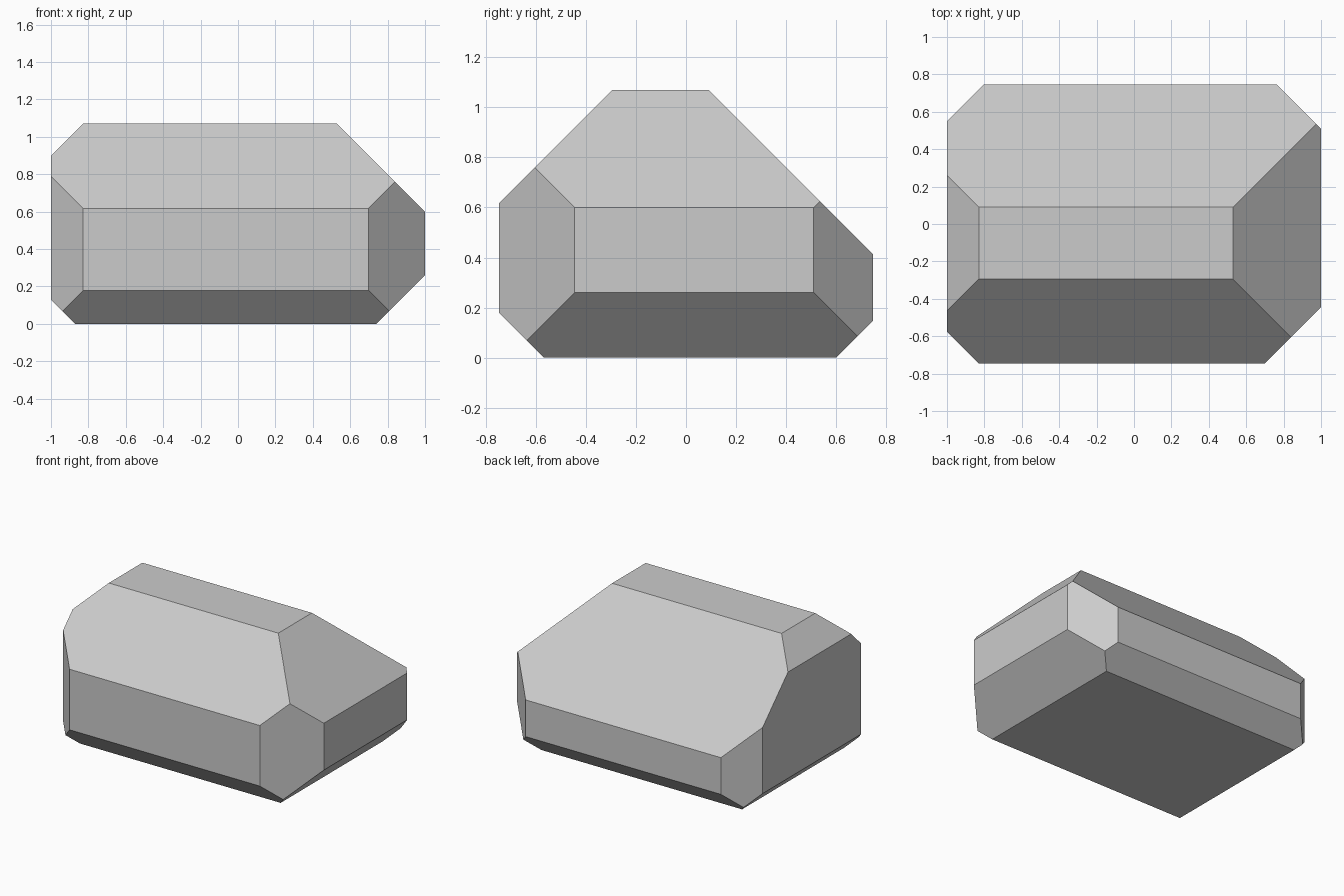
import bpy, bmesh
from mathutils import Vector

if "Cube" in bpy.data.objects:
    bpy.data.objects.remove(bpy.data.objects["Cube"])

# Block: half width, half depth, height
HX, HY, H = 1.0, 0.747, 1.07
bm = bmesh.new()
bmesh.ops.create_cube(bm, size=1)
for v in bm.verts:
    v.co = Vector((v.co.x * 2 * HX, v.co.y * 2 * HY, (v.co.z + 0.5) * H))

# 45 degree chamfers: outward direction and limit, keeping n . p <= limit
chamfers = [
    ((-1, 0, 1), 1.90), ((1, 0, 1), 1.60), ((1, 0, -1), 0.74), ((-1, 0, -1), 0.87),
    ((0, -1, 1), 1.365), ((0, 1, 1), 1.16), ((0, 1, -1), 0.60), ((0, -1, -1), 0.568),
    ((-1, 1, 0), 1.55), ((1, 1, 0), 1.51), ((1, -1, 0), 1.445), ((-1, -1, 0), 1.575),
]
for direction, limit in chamfers:
    n = Vector(direction)
    bmesh.ops.bisect_plane(bm, geom=bm.verts[:] + bm.edges[:] + bm.faces[:],
                           plane_co=n * limit / n.length_squared, plane_no=n,
                           dist=1e-5, clear_outer=True)
    # Close the cut with one flat face
    rim = [e for e in bm.edges if e.is_boundary]
    bmesh.ops.holes_fill(bm, edges=rim, sides=0)

bmesh.ops.recalc_face_normals(bm, faces=bm.faces[:])
mesh = bpy.data.meshes.new("chamfered_block")
bm.to_mesh(mesh)
bm.free()
block = bpy.data.objects.new("chamfered_block", mesh)
bpy.context.collection.objects.link(block)
